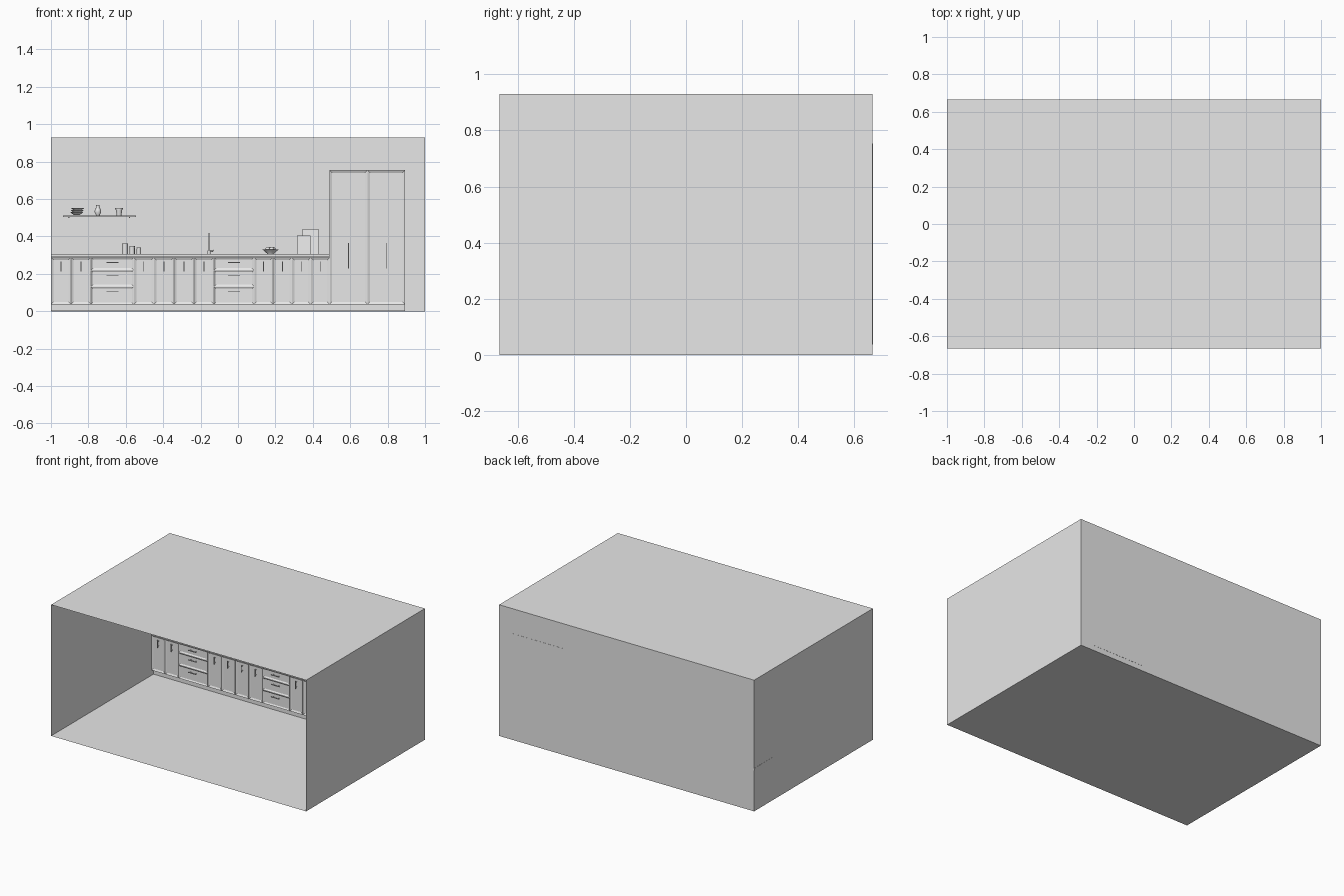
import bpy, bmesh, math
from mathutils import Matrix, Vector

if "Cube" in bpy.data.objects:
    bpy.data.objects.remove(bpy.data.objects["Cube"])

grey = bpy.data.materials.new("plain_grey")
grey.diffuse_color = (0.8, 0.8, 0.8, 1)
grey.use_nodes = True
grey.node_tree.nodes["Principled BSDF"].inputs["Base Color"].default_value = grey.diffuse_color
BACK, FRONT, TOP = 0.665, 0.465, 0.305


def finish(name, bm, smooth=False):
    me = bpy.data.meshes.new(name)
    bm.to_mesh(me)
    bm.free()
    me.materials.append(grey)
    ob = bpy.data.objects.new(name, me)
    bpy.context.collection.objects.link(ob)
    if smooth:
        bpy.ops.object.select_all(action='DESELECT')
        ob.select_set(True)
        bpy.context.view_layer.objects.active = ob
        bpy.ops.object.shade_smooth_by_angle(angle=math.radians(40))
    return ob


def add_box(bm, lo, hi):
    lo, hi = Vector(lo), Vector(hi)
    m = Matrix.Translation((lo + hi) / 2) @ Matrix.Diagonal((*(hi - lo), 1))
    return bmesh.ops.create_cube(bm, size=1, matrix=m)["verts"]


def box(name, lo, hi):
    bm = bmesh.new()
    add_box(bm, lo, hi)
    return finish(name, bm)


def lathe(name, profile, loc, steps=20):
    bm = bmesh.new()
    vs = [bm.verts.new((r, 0, z)) for r, z in profile]
    es = [bm.edges.new(p) for p in zip(vs, vs[1:])]
    bmesh.ops.spin(bm, geom=vs + es, axis=(0, 0, 1), cent=(0, 0, 0),
                   steps=steps, angle=math.tau)
    bmesh.ops.remove_doubles(bm, verts=bm.verts, dist=1e-5)
    bmesh.ops.recalc_face_normals(bm, faces=bm.faces)
    ob = finish(name, bm, True)
    ob.location = loc
    return ob


def tube(name, points, radius):
    cu = bpy.data.curves.new(name, 'CURVE')
    cu.dimensions = '3D'
    cu.bevel_depth, cu.bevel_resolution, cu.use_fill_caps = radius, 2, True
    sp = cu.splines.new('POLY')
    sp.points.add(len(points) - 1)
    for p, co in zip(sp.points, points):
        p.co = (*co, 1)
    cu.materials.append(grey)
    ob = bpy.data.objects.new(name, cu)
    bpy.context.collection.objects.link(ob)
    return ob


def panel(name, x0, x1, z0, z1, frame=0.018):
    """Framed cabinet front with a recessed centre."""
    bm = bmesh.new()
    add_box(bm, (x0 + .001, FRONT - .008, z0 + .001), (x1 - .001, FRONT + .004, z1 - .001))
    bm.normal_update()
    f = min(bm.faces, key=lambda f: f.normal.y)
    bmesh.ops.inset_region(bm, faces=[f], thickness=frame)
    bmesh.ops.translate(bm, verts=f.verts, vec=(0, .006, 0))
    finish(name, bm)


def handle(name, a, b):
    """Bar handle from a to b given as (x, z), with two posts."""
    y, w = FRONT - .016, .002
    bm = bmesh.new()
    add_box(bm, (a[0] - w, y - w, a[1] - w), (b[0] + w, y + w, b[1] + w))
    for t in (.15, .85):
        x, z = a[0] + (b[0] - a[0]) * t, a[1] + (b[1] - a[1]) * t
        add_box(bm, (x - w, y, z - w), (x + w, FRONT - .002, z + w))
    finish(name, bm)


# Room shell: floor, ceiling, back and side walls, open at the front
bm = bmesh.new()
add_box(bm, (-1, -BACK, 0), (1, BACK, .93))
bm.normal_update()
bmesh.ops.delete(bm, geom=[min(bm.faces, key=lambda f: f.normal.y)], context='FACES')
bmesh.ops.reverse_faces(bm, faces=bm.faces)
finish("room_shell", bm)

# Cabinet bodies, plinth and worktop
plinth = box("plinth", (-.999, FRONT + .015, .001), (.893, BACK - .002, .037))
base = box("base_cabinets", (-.999, FRONT, .037), (.49, BACK - .002, .288))
box("tall_cabinet", (.49, FRONT, .037), (.893, BACK + .001, .754))
top = box("worktop", (-1.001, FRONT - .012, .291), (.49, BACK - .001, TOP))

# Sink recess cut into worktop and cabinets
cutter = box("sink_cutter", (-.25, .505, .25), (-.06, .615, .35))
cutter.hide_render = True
cutter.hide_viewport = True
for ob in (top, base):
    mod = ob.modifiers.new("sink", 'BOOLEAN')
    mod.operation, mod.object, mod.solver = 'DIFFERENCE', cutter, 'EXACT'


# Base doors in equal groups
def doors(x0, x1, n):
    w = (x1 - x0) / n
    for i in range(n):
        a = x0 + i * w
        panel("base_door", a, a + w, .037, .288)
        handle("door_handle", (a + w / 2, .215), (a + w / 2, .265))


doors(-1, -.786, 2)
doors(-.557, -.128, 4)
doors(.086, .49, 4)

# Drawer stacks
for x0, x1 in ((-.786, -.557), (-.128, .086)):
    for z0, z1 in ((.037, .132), (.132, .22), (.22, .288)):
        panel("drawer_front", x0, x1, z0, z1, .014)
        c = (x0 + x1) / 2
        handle("drawer_handle", (c - .03, z1 - .028), (c + .03, z1 - .028))

# Tall cabinet doors
for a, b in ((.49, .6915), (.6915, .893)):
    panel("tall_door", a, b, .037, .754)
    handle("tall_handle", ((a + b) / 2, .23), ((a + b) / 2, .364))

# Wall shelf with brackets
box("shelf", (-.936, .56, .503), (-.545, BACK - .001, .513))
for x in (-.905, -.58):
    box("shelf_bracket_arm", (x - .003, .58, .498), (x + .003, BACK - .001, .503))
    box("shelf_bracket_leg", (x - .003, BACK - .007, .47), (x + .003, BACK - .001, .503))

# Shelf items: stacked bowls, vase, plant pot
for i in range(3):
    lathe("stacked_bowl", [(0, 0), (.016, 0), (.034, .016), (.031, .016), (.014, .004), (0, .004)],
          (-.862 + .002 * i, .61, .514 + .0105 * i))
lathe("vase", [(0, 0), (.01, 0), (.018, .018), (.016, .03), (.008, .044), (.01, .056), (.007, .056), (.005, .044), (0, .04)],
      (-.749, .61, .513))
lathe("pot", [(0, 0), (.013, 0), (.017, .03), (.021, .03), (.021, .04), (.017, .04), (.015, .03), (0, .03)],
      (-.636, .61, .513))

# Three canisters with lids
for x, r, h in ((-.604, .016, .058), (-.566, .014, .045), (-.53, .012, .036)):
    lathe("canister", [(0, 0), (r, 0), (r, h - .008), (r * .93, h - .008), (r * .93, h - .006),
                       (r, h - .006), (r, h), (0, h)], (x, .6, TOP))

# Tap with bent spout and lever
pts = [(-.155, .635, TOP), (-.155, .635, .395)]
pts += [(-.155, .61 + .025 * math.cos(t), .395 + .02 * math.sin(t))
        for t in [math.pi * i / 8 for i in range(1, 9)]]
tube("tap_spout", pts + [(-.155, .585, .375)], .0035)
lathe("tap_base", [(0, 0), (.008, 0), (.008, .02), (0, .02)], (-.155, .635, TOP))
tube("tap_lever", [(-.155, .635, .32), (-.13, .635, .324)], .0025)

# Fruit bowl
lathe("fruit_bowl", [(0, 0), (.018, 0), (.02, .005), (.042, .024), (.039, .024), (.018, .008), (0, .008)],
      (.174, .57, TOP))
for i in range(4):
    bm = bmesh.new()
    a = math.tau * i / 4 + .4
    bmesh.ops.create_uvsphere(bm, u_segments=12, v_segments=8, radius=.013,
                              matrix=Matrix.Translation((.174 + .016 * math.cos(a), .57 + .016 * math.sin(a), TOP + .026)))
    finish("fruit", bm, True)

# Two chopping boards leaning on the wall
for name, x0, x1, h, y in (("small_board", .316, .388, .1, .625), ("large_board", .345, .43, .135, .641)):
    ob = box(name, (x0, 0, 0), (x1, .008, h))
    ob.location = (0, y, TOP)
    ob.rotation_euler.x = math.radians(-6)
